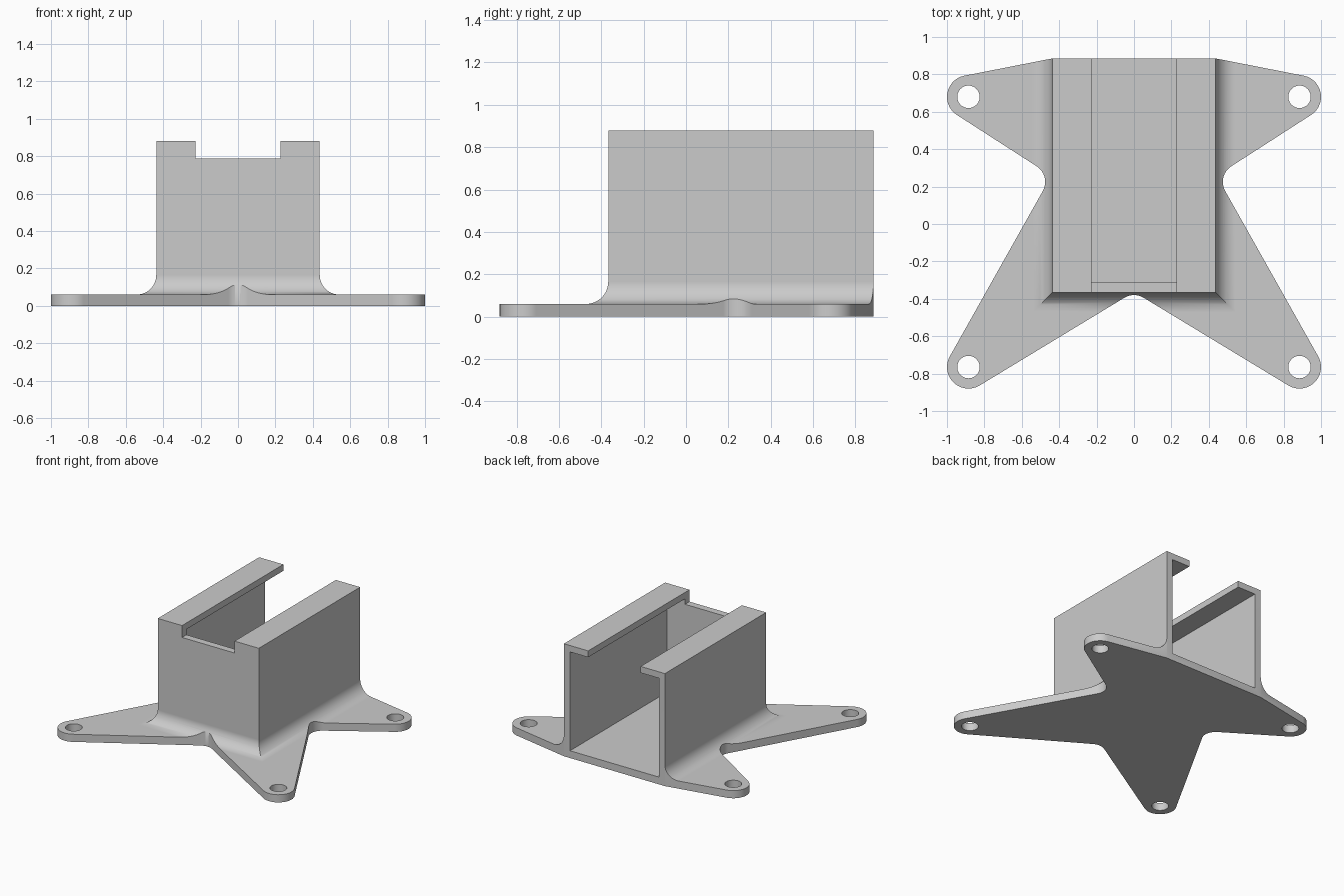
import bpy, bmesh, math
from mathutils import Vector

cube = bpy.data.objects.get("Cube")
if cube:
    bpy.data.objects.remove(cube, do_unlink=True)

PLATE, TOP, FILLET = 0.06, 0.88, 0.105
HALF, FRONT, BACK = 0.437, -0.367, 0.885
HOLES = [(0.885, -0.765), (0.885, 0.68)]

grey = bpy.data.materials.new("light_grey")
grey.use_nodes = True
grey.diffuse_color = (0.6, 0.6, 0.6, 1)
grey.node_tree.nodes["Principled BSDF"].inputs["Base Color"].default_value = (0.6, 0.6, 0.6, 1)


def loft(name, loops):
    """Solid skinned through a stack of matching loops, capped at both ends."""
    bm = bmesh.new()
    rings = [[bm.verts.new(p) for p in loop] for loop in loops]
    n = len(rings[0])
    for a, b in zip(rings, rings[1:]):
        for i in range(n):
            j = (i + 1) % n
            bm.faces.new((a[i], a[j], b[j], b[i]))
    bm.faces.new(rings[0][::-1])
    bm.faces.new(rings[-1])
    bmesh.ops.recalc_face_normals(bm, faces=bm.faces)
    mesh = bpy.data.meshes.new(name)
    bm.to_mesh(mesh)
    bm.free()
    mesh.materials.append(grey)
    obj = bpy.data.objects.new(name, mesh)
    bpy.context.collection.objects.link(obj)
    return obj


def rect(x, y0, y1, z):
    return [(-x, y0, z), (x, y0, z), (x, y1, z), (-x, y1, z)]


def block(name, x, y0, y1, z0, z1):
    return loft(name, [rect(x, y0, y1, z0), rect(x, y0, y1, z1)])


def prism(name, points, z0, z1):
    return loft(name, [[(x, y, z) for x, y in points] for z in (z0, z1)])


def circle(cx, cy, r, n=40):
    return [(cx + r * math.cos(math.tau * i / n), cy + r * math.sin(math.tau * i / n))
            for i in range(n)]


def belt(circles, steps=14):
    """Outline tangent to each circle in turn; a negative radius curves inward."""
    n, angles, points = len(circles), [], []
    for i in range(n):
        (c1, r1), (c2, r2) = circles[i], circles[(i + 1) % n]
        d = Vector(c2) - Vector(c1)
        angles.append(math.atan2(d.y, d.x) - math.pi / 2 + math.asin((r1 - r2) / d.length))
    for i, (c, r) in enumerate(circles):
        start = angles[i - 1]
        turn = (angles[i] - start + math.pi) % math.tau - math.pi
        count = steps if r else 0
        for k in range(count + 1):
            a = start + turn * k / max(count, 1)
            points.append((c[0] + r * math.cos(a), c[1] + r * math.sin(a)))
    return points


def boolean(obj, cutter, operation):
    mod = obj.modifiers.new("cut", 'BOOLEAN')
    mod.operation, mod.solver, mod.object = operation, 'EXACT', cutter
    bpy.context.view_layer.objects.active = obj
    bpy.ops.object.modifier_apply(modifier=mod.name)
    bpy.data.objects.remove(cutter, do_unlink=True)


# Housing block flowing into a wide slab through a mitred fillet
sections = [(1.0, -0.1), (1.0, PLATE)]
for k in range(13):
    t = math.pi / 2 * k / 12
    sections.append((FILLET * (1 - math.sin(t)), PLATE + FILLET * (1 - math.cos(t))))
sections.append((0, TOP))
bracket = loft("mounting_bracket", [rect(HALF + d, FRONT - d, 1.2, z) for d, z in sections])

# Four-legged base outline trims the slab and fillet
right = [(HOLES[0], 0.115), ((0.575, 0.225), -0.1), (HOLES[1], 0.115), ((HALF, BACK), 0)]
left = [((-c[0], c[1]), r) for c, r in reversed(right)]
outline = belt([((0, -0.48), -0.1)] + right + left)
boolean(bracket, prism("outline_cutter", outline, 0, 1.2), 'INTERSECT')

# Cavity open at the back, slot along the top, and screw holes
boolean(bracket, block("cavity_cutter", HALF - 0.053, FRONT + 0.055, 1.3, 0.057, TOP - 0.05), 'DIFFERENCE')
boolean(bracket, block("slot_cutter", 0.227, -1, 1.3, 0.787, 1.1), 'DIFFERENCE')
for x, y in HOLES:
    for side in (-1, 1):
        boolean(bracket, prism("hole_cutter", circle(side * x, y, 0.06), -0.2, 0.4), 'DIFFERENCE')

# Smooth arcs and fillets, keep flat faces flat
bpy.ops.object.select_all(action='DESELECT')
bracket.select_set(True)
bpy.context.view_layer.objects.active = bracket
bpy.ops.object.shade_smooth_by_angle(angle=math.radians(30))
weighted = bracket.modifiers.new("flat_shading", 'WEIGHTED_NORMAL')
weighted.keep_sharp = True
